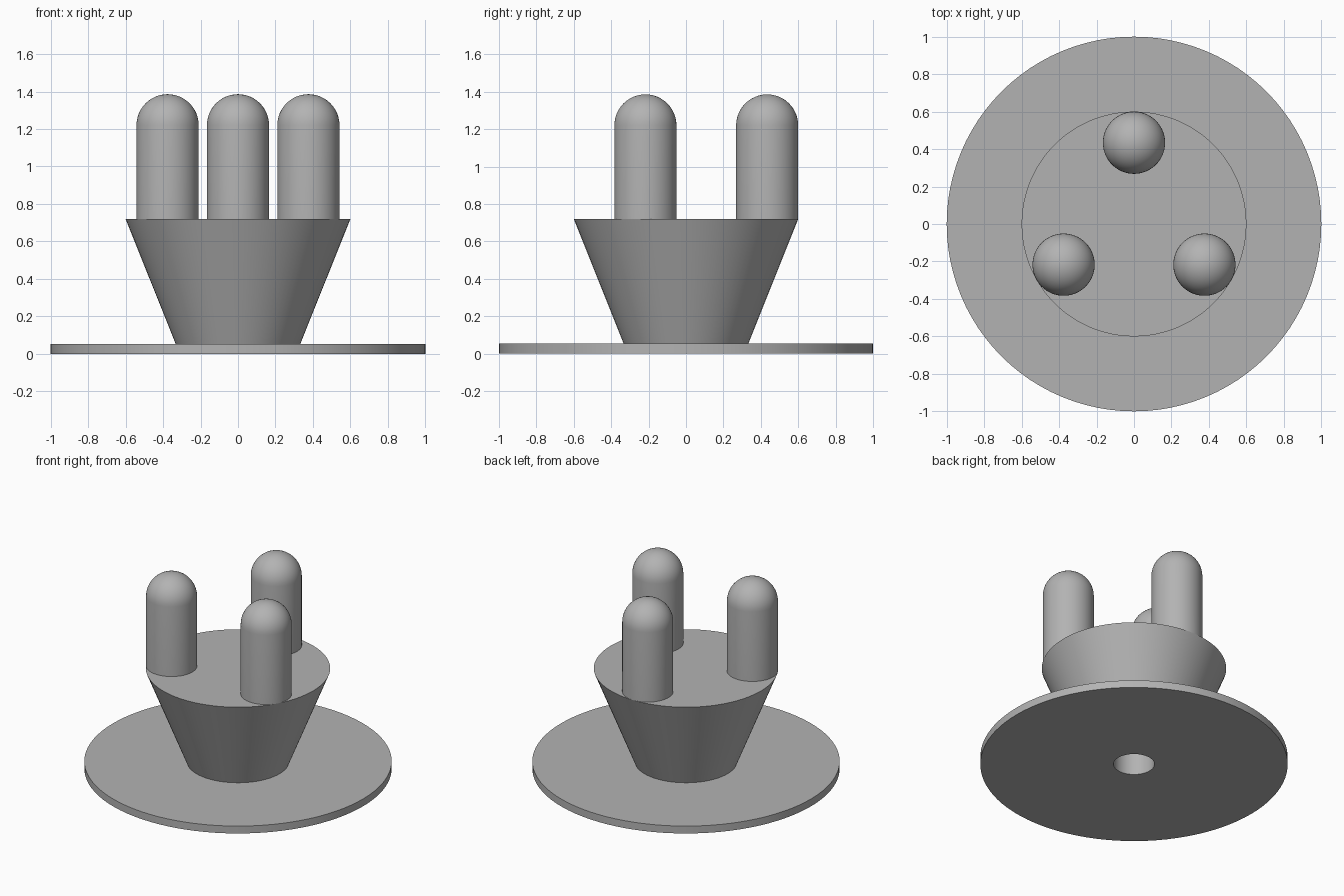
import bpy
import bmesh
from math import cos, sin, pi, radians

cube = bpy.data.objects.get("Cube")
if cube:
    bpy.data.objects.remove(cube, do_unlink=True)

SEGMENTS = 96
BASE_TOP, CONE_TOP = 0.053, 0.72
PEG_RADIUS, PEG_RING = 0.166, 0.434
BORE_RADIUS, BORE_TOP = 0.133, 0.4

grey = bpy.data.materials.new("plain grey")
grey.use_nodes = True
colour = (0.45, 0.45, 0.45, 1)
grey.diffuse_color = colour
grey.node_tree.nodes["Principled BSDF"].inputs["Base Color"].default_value = colour


def lathe(name, profile, location=(0, 0, 0)):
    """Spin a (radius, height) profile around the z axis."""
    bm = bmesh.new()
    verts = [bm.verts.new((r, 0, z)) for r, z in profile]
    edges = [bm.edges.new(pair) for pair in zip(verts, verts[1:])]
    bmesh.ops.spin(bm, geom=verts + edges, cent=(0, 0, 0), axis=(0, 0, 1),
                   angle=2 * pi, steps=SEGMENTS, use_duplicate=False)
    bmesh.ops.remove_doubles(bm, verts=bm.verts, dist=0.0001)
    bmesh.ops.recalc_face_normals(bm, faces=bm.faces)
    mesh = bpy.data.meshes.new(name)
    bm.to_mesh(mesh)
    bm.free()
    mesh.materials.append(grey)
    obj = bpy.data.objects.new(name, mesh)
    obj.location = location
    bpy.context.collection.objects.link(obj)
    bpy.ops.object.select_all(action="DESELECT")
    obj.select_set(True)
    bpy.context.view_layer.objects.active = obj
    bpy.ops.object.shade_smooth_by_angle(angle=radians(30))
    return obj


# Flat disc and flared cone in one body, with a blind bore from below
lathe("flared_stand", [
    (0, BORE_TOP), (BORE_RADIUS, BORE_TOP), (BORE_RADIUS, 0),
    (1, 0), (1, BASE_TOP), (0.333, BASE_TOP),
    (0.6, CONE_TOP), (0, CONE_TOP),
])

# Three round-topped pegs, evenly spaced with one at the back
shaft = 0.5
dome = [(PEG_RADIUS * cos(a), shaft + PEG_RADIUS * sin(a))
        for a in (i * pi / 24 for i in range(13))]
for i, name in enumerate(("back_peg", "right_peg", "left_peg")):
    angle = pi / 2 + i * 2 * pi / 3
    lathe(name, [(0, 0), (PEG_RADIUS, 0)] + dome,
          (PEG_RING * cos(angle), PEG_RING * sin(angle), CONE_TOP))
